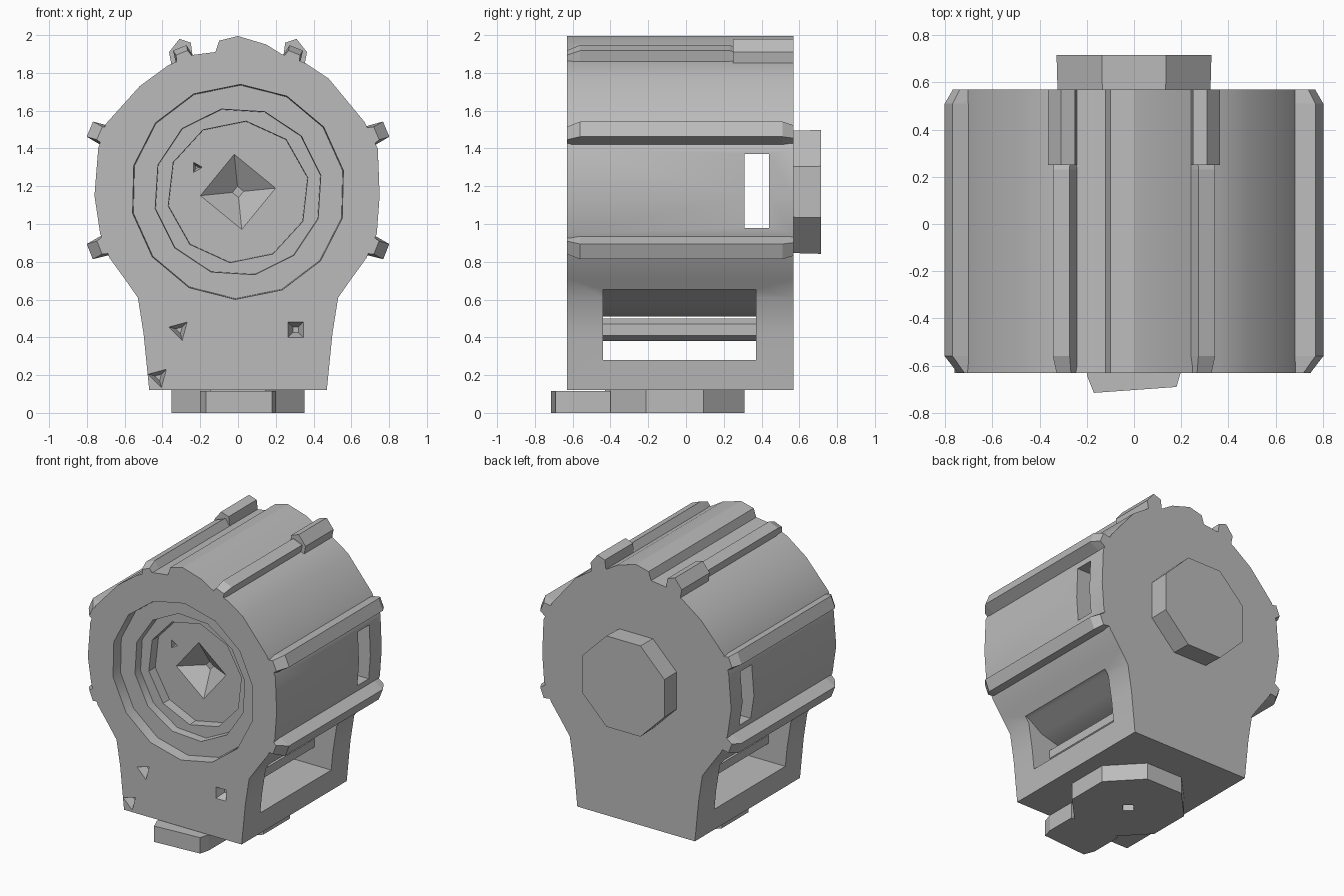
import bpy, bmesh, math
from mathutils import Matrix, Vector

if "Cube" in bpy.data.objects:
    bpy.data.objects.remove(bpy.data.objects["Cube"], do_unlink=True)

grey = bpy.data.materials.new("plain_grey")
grey.use_nodes = True
grey.diffuse_color = (0.5, 0.5, 0.5, 1)
grey.node_tree.nodes["Principled BSDF"].inputs["Base Color"].default_value = (0.5, 0.5, 0.5, 1)

FRONT, BACK, HUB = -0.63, 0.57, 1.17


def finish(name, bm):
    bmesh.ops.recalc_face_normals(bm, faces=bm.faces[:])
    mesh = bpy.data.meshes.new(name)
    bm.to_mesh(mesh)
    bm.free()
    mesh.materials.append(grey)
    obj = bpy.data.objects.new(name, mesh)
    bpy.context.collection.objects.link(obj)
    return obj


def loft(name, rings):
    """Skin equal-length rings of points and cap both ends."""
    bm = bmesh.new()
    loops = [[bm.verts.new(p) for p in ring] for ring in rings]
    for a, b in zip(loops, loops[1:]):
        for i in range(len(a)):
            j = (i + 1) % len(a)
            bm.faces.new((a[i], a[j], b[j], b[i]))
    bm.faces.new(loops[0])
    bm.faces.new(loops[-1])
    return finish(name, bm)


def extrude_y(name, profile, y0, y1):
    return loft(name, [[(x, y, z) for x, z in profile] for y in (y0, y1)])


def turned(name, x, z, sides, steps, spin=0.0):
    """Faceted round part along y; steps are (y, radius)."""
    angles = [spin + math.tau * i / sides for i in range(sides)]
    return loft(name, [[(x + r * math.cos(a), y, z + r * math.sin(a)) for a in angles]
                       for y, r in steps])


def box(name, x0, x1, y0, y1, z0, z1):
    return extrude_y(name, [(x0, z0), (x1, z0), (x1, z1), (x0, z1)], y0, y1)


def cut(target, cutter):
    cutter.hide_render = True
    mod = target.modifiers.new("cut", "BOOLEAN")
    mod.operation, mod.solver, mod.object = "DIFFERENCE", "EXACT", cutter
    bpy.context.view_layer.objects.active = target
    bpy.ops.object.modifier_apply(modifier=mod.name)
    bpy.data.objects.remove(cutter, do_unlink=True)


# Housing: round drum on a tapering foot, with a raised ridge on top
outline = [(0.47, 0.12), (0.50, 0.42), (0.53, 0.61), (0.60, 0.71), (0.68, 0.82),
           (0.735, 0.95), (0.75, 1.15), (0.74, 1.40), (0.67, 1.54), (0.48, 1.77),
           (0.36, 1.85), (0.23, 1.90), (0.15, 1.95), (0.0, 1.995), (-0.10, 1.97),
           (-0.12, 1.91), (-0.24, 1.895), (-0.37, 1.84), (-0.52, 1.73), (-0.70, 1.53),
           (-0.74, 1.40), (-0.76, 1.15), (-0.73, 0.95), (-0.68, 0.82), (-0.60, 0.71),
           (-0.53, 0.61), (-0.50, 0.42), (-0.47, 0.12)]
housing = extrude_y("housing", outline, FRONT, BACK)

# Stepped round recess in the front face
for radius, depth, sides in ((0.575, 0.08, 14), (0.455, 0.14, 12), (0.385, 0.21, 10)):
    cut(housing, turned("recess_cutter", 0, HUB, sides,
                        [(FRONT - 0.1, radius), (FRONT + depth, radius - 0.01)], 0.2))
cut(housing, turned("hub_cutter", 0, HUB, 4, [(FRONT + 0.1, 0.21), (FRONT + 0.21, 0.2),
                                            (FRONT + 0.31, 0.03)], 0.1 + math.pi / 2))
cut(housing, turned("pip_cutter", -0.22, 1.3, 3, [(FRONT + 0.19, 0.04), (FRONT + 0.26, 0.01)]))

# Screw dimples low on the front, and a chipped corner
for x, z, sides in ((0.305, 0.44, 4), (-0.31, 0.44, 3), (-0.42, 0.19, 3)):
    cut(housing, turned("dimple_cutter", x, z, sides,
                        [(FRONT - 0.02, 0.07), (FRONT + 0.06, 0.02)], math.pi / 4))

# Tunnel through the foot with a ceiling that drops to the drum, and upper slot
tunnel = [(0.75, 0.28), (0.75, 0.70), (0.53, 0.645), (0.42, 0.57), (0.2, 0.51)]
tunnel += [(-x, z) for x, z in reversed(tunnel)]
cut(housing, extrude_y("tunnel_cutter", tunnel, -0.44, 0.37))
cut(housing, box("slot_cutter", -1, 1, 0.31, 0.44, 0.98, 1.37))

# Screws crossing the tunnel
for side, label in ((1, "left"), (-1, "right")):
    turned(label + "_screw", side * 0.3, 0.44, 6, [(-0.46, 0.06), (0.39, 0.06)], math.pi / 6)


# Ribs along the drum, chamfered at the front
def rib(name, x, z, y1=BACK, half=0.062, tall=0.07):
    out = Vector((x, 0, z - HUB)).normalized()
    side = Vector((out.z, 0, -out.x))
    base = Vector((x, 0, z))

    def ring(y, width, height):
        return [base + Vector((0, y, 0)) + side * s + out * h for s, h in
                ((-half, -0.07), (half, -0.07), (width, height), (-width, height))]
    return loft(name, [ring(FRONT, half * 0.6, tall * 0.2), ring(FRONT + 0.07, half * 0.7, tall),
                       ring(y1 - 0.06, half * 0.7, tall), ring(y1, half * 0.6, tall * 0.5)])


for side, label in ((1, "left"), (-1, "right")):
    rib(label + "_upper_side_rib", side * 0.72, 1.475)
    rib(label + "_lower_side_rib", side * 0.72, 0.88)
    rib(label + "_top_rib", side * 0.295, 1.90, 0.29, 0.055, 0.035)
    # Thicker block at the back end of the top rib
    head = [(0.235, 1.85), (0.25, 1.96), (0.31, 1.98), (0.365, 1.91), (0.35, 1.83)]
    extrude_y(label + "_top_rib_head", [(side * x, z) for x, z in head], 0.25, BACK)

# Rear knob
turned("rear_knob", 0, HUB, 8, [(BACK - 0.02, 0.35), (0.715, 0.355)], math.pi / 8)

# Mounting plate: octagon with a front tab and a centre hole
ring = [(0.38 * math.cos(a), -0.06 + 0.40 * math.sin(a))
        for a in (math.pi / 8 + math.tau * i / 8 for i in range(8))]
mount = loft("mounting_plate", [[(x, y, z) for x, y in ring] for z in (0, 0.13)])
hole = [(0.05, -0.06), (0, -0.01), (-0.05, -0.06), (0, -0.11)]
cut(mount, loft("hole_cutter", [[(x, y, z) for x, y in hole] for z in (-0.1, 0.08)]))
tab = [(-0.2, -0.40), (-0.2, -0.64), (-0.17, -0.715), (0.18, -0.69), (0.2, -0.62), (0.2, -0.40)]
loft("mounting_tab", [[(x, y, z) for x, y in tab] for z in (0, 0.115)])

# Soft drum shading with crisp edges
bpy.ops.object.select_all(action="DESELECT")
housing.select_set(True)
bpy.context.view_layer.objects.active = housing
bpy.ops.object.shade_smooth_by_angle(angle=math.radians(30))
